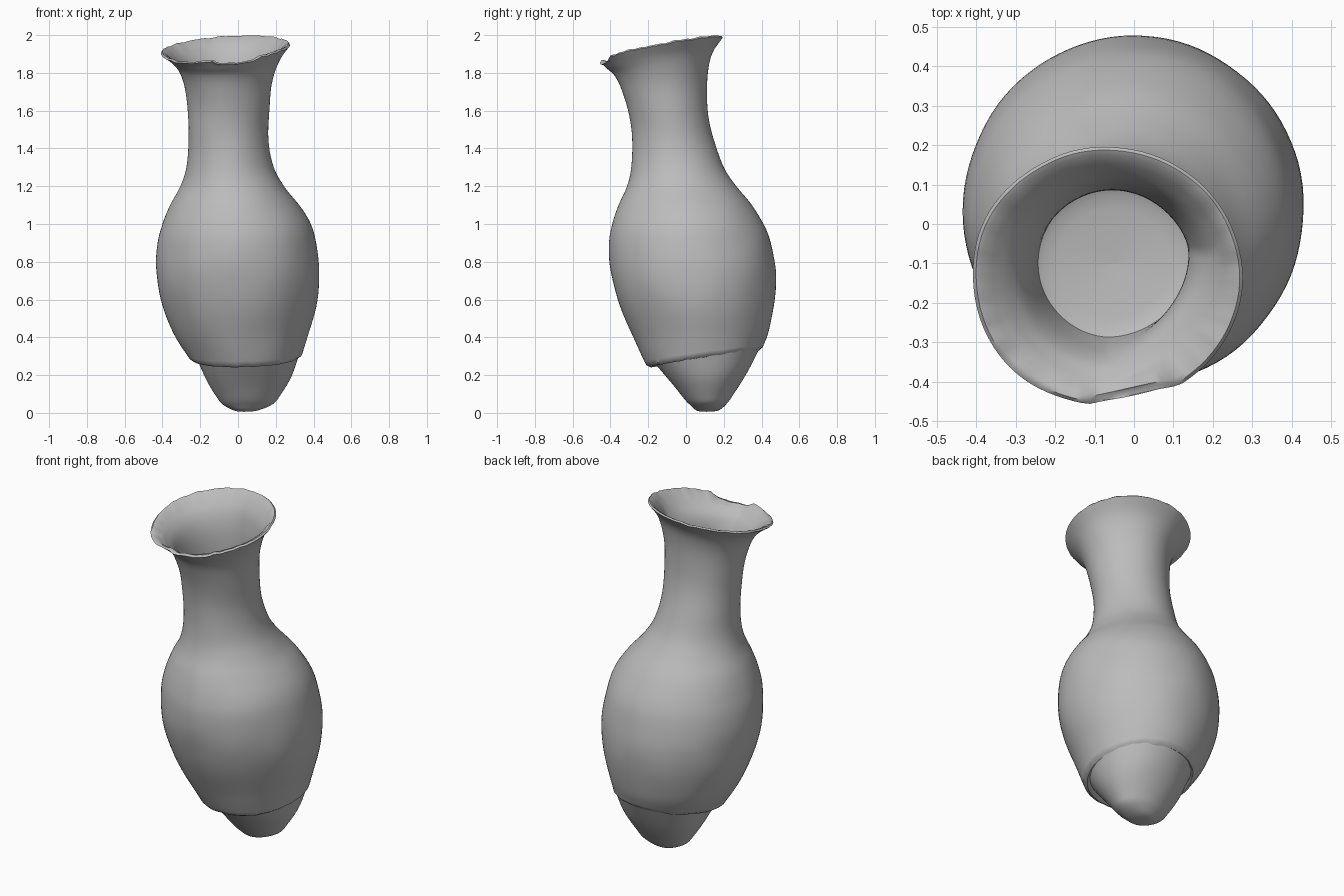
import bpy, math
from mathutils import Vector, noise

cube = bpy.data.objects.get("Cube")
if cube:
    bpy.data.objects.remove(cube)

clay = bpy.data.materials.new("grey_clay")
clay.use_nodes = True
GREY = (0.5, 0.5, 0.5, 1)
clay.diffuse_color = GREY
clay.node_tree.nodes["Principled BSDF"].inputs["Base Color"].default_value = GREY
SEGMENTS = 96


def spline(rows, steps):
    """Catmull-Rom interpolation through rows of numbers."""
    out = []
    for i in range(len(rows) - 1):
        a, b = rows[max(i - 1, 0)], rows[i]
        c, d = rows[i + 1], rows[min(i + 2, len(rows) - 1)]
        for s in range(steps):
            t = s / steps
            out.append([q + t * (r - p + t * (2*p - 5*q + 4*r - d_ + t * (3*(q - r) + d_ - p))) / 2
                        for p, q, r, d_ in zip(a, b, c, d)])
    return out + [list(rows[-1])]


def inset(row, amount, drop=0):
    z, left, right, front, back, sx, sy = row
    return [z - drop, left + amount, right - amount, front + amount, back - amount, sx, sy]


def bump(angle, centre, width):
    gap = (angle - centre + 180) % 360 - 180
    return max(0, 1 - (gap / width) ** 2)


def loft(name, rows, shape=None):
    """Skin tilted elliptical rings: height, left, right, front, back, slope x, slope y."""
    verts, faces = [], []
    for k, (z, left, right, front, back, sx, sy) in enumerate(rows):
        centre = Vector(((left + right) / 2, (front + back) / 2, z))
        for j in range(SEGMENTS):
            a = math.tau * j / SEGMENTS
            arm = Vector(((right - left) / 2 * math.cos(a), (back - front) / 2 * math.sin(a), 0))
            arm.z = sx * arm.x + sy * arm.y
            if shape:
                arm = shape(k, math.degrees(a), arm)
            p = centre + arm
            p += arm.normalized() * 0.005 * noise.noise(p * 5)
            verts.append(p)
    for k in range(len(rows) - 1):
        for j in range(SEGMENTS):
            n = (j + 1) % SEGMENTS
            u, v = k * SEGMENTS, (k + 1) * SEGMENTS
            faces.append((u + j, u + n, v + n, v + j))
    mesh = bpy.data.meshes.new(name)
    mesh.from_pydata(verts, [], faces)
    mesh.materials.append(clay)
    obj = bpy.data.objects.new(name, mesh)
    bpy.context.collection.objects.link(obj)
    bpy.ops.object.select_all(action="DESELECT")
    obj.select_set(True)
    bpy.context.view_layer.objects.active = obj
    bpy.ops.object.shade_smooth_by_angle(angle=math.radians(40))
    return obj


# Outer wall of the leaning jar, from the seam up to the flared rim
outer = spline([
    (.30, -.26, .34, -.21, .405, .03, .15),
    (.42, -.34, .37, -.28, .44, 0, .05),
    (.6, -.41, .42, -.36, .47, 0, 0),
    (.75, -.433, .43, -.4, .475, 0, 0),
    (.9, -.425, .415, -.407, .447, 0, 0),
    (1.0, -.4, .385, -.39, .41, 0, 0),
    (1.1, -.36, .325, -.355, .35, 0, 0),
    (1.2, -.305, .245, -.31, .265, 0, 0),
    (1.3, -.275, .19, -.287, .2, 0, 0),
    (1.45, -.262, .16, -.285, .145, 0, 0),
    (1.6, -.268, .165, -.305, .115, 0, 0),
    (1.72, -.283, .175, -.34, .11, .01, .03),
    (1.81, -.31, .2, -.378, .12, .04, .1),
    (1.87, -.35, .23, -.42, .145, .06, .16),
    (1.925, -.41, .275, -.46, .195, .07, .19)], 5)
lip = [inset(outer[-1], .008, -.008), inset(outer[-1], .02, -.004)]

# Inner wall and dished floor inside the neck
inner = [inset(r, .026) for r in reversed(outer[51:-2])]
floor_ring = inner[-1]
reach = (floor_ring[2] - floor_ring[1]) / 2
floor = [inset(floor_ring, reach * f, .025 * math.sqrt(f)) for f in (.08, .25, .5, .75, .99)]

# Underside of the body's overhanging broken edge
edge = [inset(outer[0], .055, .0), inset(outer[0], .02, .014)]
rows = edge + outer + lip + inner + floor
rim_index = len(edge) + len(outer)
floor_index = len(rows) - len(floor)


def weathered(k, angle, arm):
    if k <= len(edge):
        arm.z += .007 * noise.noise(Vector((angle / 12, 3, 0)))
    # chipped, notched rim
    near_rim = max(0, 1 - abs(k - rim_index) / 4)
    chip = bump(angle, 282, 22) ** .5 * .05 + .012 * noise.noise(Vector((angle / 9, 0, 0)))
    chip += .02 * bump(angle, 225, 30)
    arm.z -= near_rim * chip * .7
    arm *= 1 - near_rim * bump(angle, 282, 20) * .09
    # thick, sloping patch on the inside of one side
    if rim_index + 2 <= k < floor_index:
        t = (k - rim_index) / (floor_index - rim_index)
        arm *= 1 - .2 * bump(angle, 320, 55) * math.sin(math.pi * t)
    return arm


loft("jar_body", rows, weathered)

# Rounded base set back under the broken edge
base = spline([
    (.006, .03, .032, .109, .111, 0, 0),
    (.012, -.02, .1, .06, .17, 0, .01),
    (.045, -.08, .185, .025, .215, .01, .05),
    (.09, -.115, .225, -.015, .25, .01, .07),
    (.19, -.175, .285, -.085, .325, .02, .12),
    (.305, -.225, .325, -.165, .392, .03, .15)], 5)
loft("jar_base", base)
